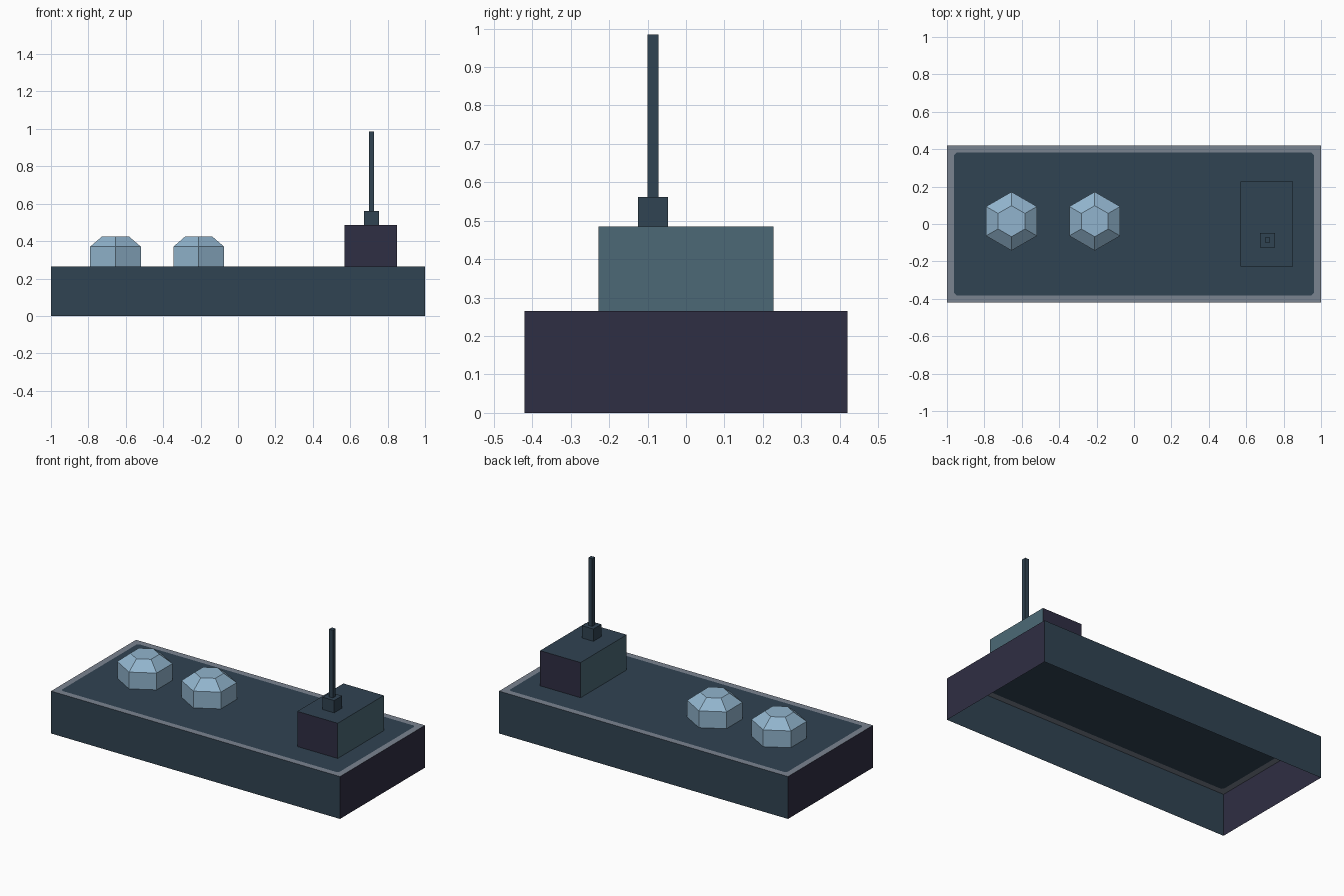
import bpy, bmesh, math
from mathutils import Matrix

if "Cube" in bpy.data.objects:
    bpy.data.objects.remove(bpy.data.objects["Cube"])


def material(name, rgb):
    """Flat colour from 0-255 sRGB, stored linear."""
    m = bpy.data.materials.new(name)
    lin = [((c / 255 + 0.055) / 1.055) ** 2.4 for c in rgb]
    m.diffuse_color = (*lin, 1)
    m.use_nodes = True
    m.node_tree.nodes["Principled BSDF"].inputs["Base Color"].default_value = m.diffuse_color
    return m


SLATE = material("dark slate blue", (48, 67, 82))
PLUM = material("dark plum", (47, 46, 67))
TEAL = material("dull teal", (76, 105, 118))
GREY = material("rim grey", (122, 131, 144))
SKY = material("pale blue", (145, 180, 205))


def finish(bm, name, mats):
    me = bpy.data.meshes.new(name)
    bm.to_mesh(me)
    bm.free()
    for m in mats:
        me.materials.append(m)
    ob = bpy.data.objects.new(name, me)
    bpy.context.collection.objects.link(ob)
    return ob


def open_box(x0, x1, y0, y1, z0, z1):
    """Box without a bottom face."""
    bm = bmesh.new()
    mat = (Matrix.Translation(((x0 + x1) / 2, (y0 + y1) / 2, (z0 + z1) / 2))
           @ Matrix.Diagonal((x1 - x0, y1 - y0, z1 - z0, 1)))
    bmesh.ops.create_cube(bm, size=1, matrix=mat)
    bm.normal_update()
    bmesh.ops.delete(bm, geom=[f for f in bm.faces if f.normal.z < -0.5],
                     context='FACES')
    return bm


DECK = 0.265

# Base shell, open below, with a grey rim around the dark top panel
bm = open_box(-1, 1, -0.42, 0.42, 0, DECK)
top = next(f for f in bm.faces if f.normal.z > 0.5)
bmesh.ops.inset_region(bm, faces=[top], thickness=0.055)
bmesh.ops.bevel(bm, geom=list(top.verts), offset=0.012, segments=1,
                affect='VERTICES')
bm.normal_update()
panel = max((f for f in bm.faces if f.normal.z > 0.5), key=lambda f: f.calc_area())
for f in bm.faces:
    if f.normal.z > 0.5:
        f.material_index = 0 if f is panel else 2
    elif abs(f.normal.x) > 0.5:
        f.material_index = 1
finish(bm, "base", [SLATE, PLUM, GREY])

# Roof hut: teal ends, plum sides, slate top
bm = open_box(0.57, 0.85, -0.228, 0.228, DECK, 0.485)
for f in bm.faces:
    if abs(f.normal.x) > 0.5:
        f.material_index = 2
    elif abs(f.normal.y) > 0.5:
        f.material_index = 1
finish(bm, "roof_hut", [SLATE, PLUM, TEAL])

# Antenna on the hut
finish(open_box(0.674, 0.753, -0.125, -0.047, 0.485, 0.562), "antenna_foot", [SLATE])
finish(open_box(0.7, 0.727, -0.1, -0.072, 0.562, 0.985), "antenna_mast", [SLATE])

# Six-sided domes: straight wall, then sloped shoulder to a flat cap
for i, cx in enumerate((-0.655, -0.21)):
    bm = bmesh.new()
    rings = []
    for r, z in ((0.157, DECK), (0.157, 0.37), (0.083, 0.425)):
        rings.append([bm.verts.new((cx + r * math.sin(k * math.pi / 3),
                                    0.015 + r * math.cos(k * math.pi / 3), z))
                      for k in range(6)])
    for a, b in zip(rings, rings[1:]):
        for k in range(6):
            n = (k + 1) % 6
            bm.faces.new((a[n], a[k], b[k], b[n]))
    bm.faces.new(rings[-1][::-1])
    bmesh.ops.recalc_face_normals(bm, faces=bm.faces)
    finish(bm, f"dome_vent_{i + 1}", [SKY])
